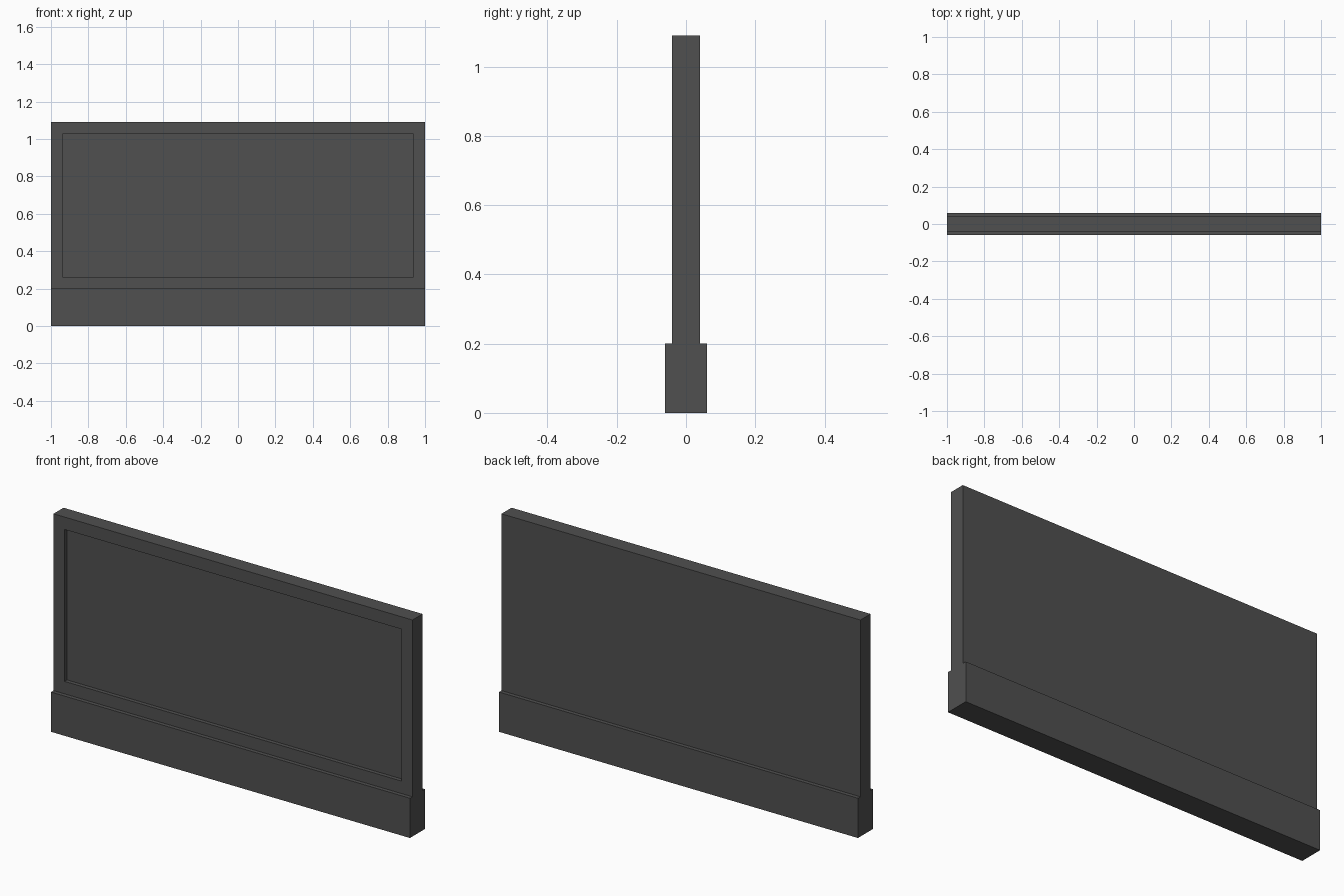
import bpy
import bmesh
from mathutils import Matrix, Vector

default = bpy.data.objects.get("Cube")
if default:
    bpy.data.objects.remove(default, do_unlink=True)

# Single dark grey finish
grey = bpy.data.materials.new("dark_grey")
grey.use_nodes = True
colour = (0.08, 0.08, 0.08, 1.0)
grey.diffuse_color = colour
grey.node_tree.nodes["Principled BSDF"].inputs["Base Color"].default_value = colour


def box(name, width, depth, bottom, top):
    """Box centred on x and y; returns its object and open bmesh."""
    mesh = bpy.data.meshes.new(name)
    obj = bpy.data.objects.new(name, mesh)
    bpy.context.collection.objects.link(obj)
    mesh.materials.append(grey)
    bm = bmesh.new()
    matrix = (Matrix.Translation((0, 0, (bottom + top) / 2))
              @ Matrix.Diagonal((width, depth, top - bottom, 1)))
    bmesh.ops.create_cube(bm, size=1, matrix=matrix)
    return obj, bm


# Plinth
plinth, bm = box("base_plinth", 2.0, 0.12, 0.0, 0.2)
bm.to_mesh(plinth.data)
bm.free()

# Upright panel with a shallow framed recess in its front
panel, bm = box("upright_panel", 2.0, 0.08, 0.2, 1.09)
bm.normal_update()
front = min(bm.faces, key=lambda f: f.calc_center_median().y)
bmesh.ops.inset_region(bm, faces=[front], thickness=0.0625, use_even_offset=True)
bmesh.ops.inset_region(bm, faces=[front], thickness=0.0)
bmesh.ops.translate(bm, verts=front.verts, vec=Vector((0, 0.02, 0)))
bm.to_mesh(panel.data)
bm.free()
